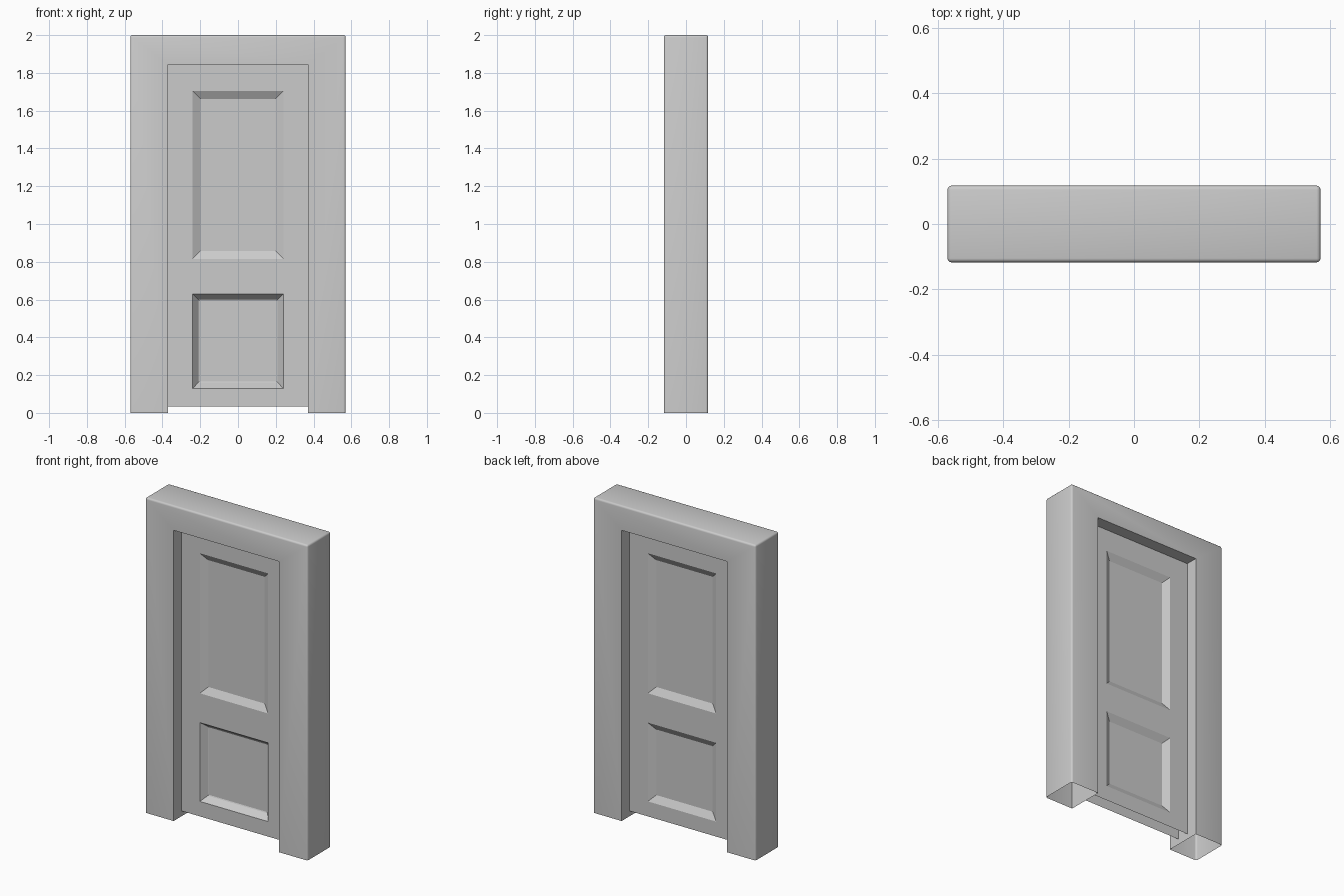
import bpy, bmesh

if "Cube" in bpy.data.objects:
    bpy.data.objects.remove(bpy.data.objects["Cube"])

FRAME_Y, DOOR_Y = 0.117, 0.04


def finish(bm, name):
    mesh = bpy.data.meshes.new(name)
    bm.to_mesh(mesh)
    bm.free()
    obj = bpy.data.objects.new(name, mesh)
    bpy.context.collection.objects.link(obj)
    return obj


# door frame: U profile extruded in depth, hollow and open at the feet
bm = bmesh.new()
profile = [(-0.57, 0), (-0.37, 0), (-0.37, 1.845), (0.37, 1.845),
           (0.37, 0), (0.57, 0), (0.57, 2), (-0.57, 2)]
front = bm.faces.new([bm.verts.new((x, -FRAME_Y, z)) for x, z in profile])
ext = bmesh.ops.extrude_face_region(bm, geom=[front], use_keep_orig=True)
bmesh.ops.translate(bm, vec=(0, 2 * FRAME_Y, 0),
                    verts=[g for g in ext["geom"] if isinstance(g, bmesh.types.BMVert)])
bmesh.ops.recalc_face_normals(bm, faces=bm.faces[:])
bmesh.ops.delete(bm, geom=[f for f in bm.faces if all(v.co.z < 0.001 for v in f.verts)],
                 context='FACES_ONLY')
bmesh.ops.delete(bm, geom=[e for e in bm.edges if not e.link_faces], context='EDGES')

# soften only the outer edges
outer = [e for e in bm.edges
         if len(e.link_faces) == 2 and all(abs(v.co.x) > 0.56 for v in e.verts)]
bmesh.ops.bevel(bm, geom=outer, offset=0.012, segments=3, profile=0.5, affect='EDGES')
frame = finish(bm, "door_frame")

# door leaf: matching grids front and back, panels pressed in
bm = bmesh.new()
xs = [-0.37, -0.24, 0.24, 0.37]
zs = [0.035, 0.13, 0.63, 0.816, 1.705, 1.845]
grid = {(i, j, s): bm.verts.new((x, s * DOOR_Y, z))
        for i, x in enumerate(xs) for j, z in enumerate(zs) for s in (-1, 1)}
panels = {}
for s in (-1, 1):
    for i in range(3):
        for j in range(5):
            ring = [(i, j), (i + 1, j), (i + 1, j + 1), (i, j + 1)]
            panels[i, j, s] = bm.faces.new([grid[a, b, s] for a, b in ring[::-s]])
for j in range(5):
    for i, step in ((0, 1), (3, -1)):
        ring = [(j, -1), (j + 1, -1), (j + 1, 1), (j, 1)]
        bm.faces.new([grid[i, b, s] for b, s in ring[::step]])
for i in range(3):
    bm.faces.new([grid[i, 5, -1], grid[i + 1, 5, -1], grid[i + 1, 5, 1], grid[i, 5, 1]])
bm.normal_update()


def press(face, width, depth):
    bmesh.ops.inset_individual(bm, faces=[face], thickness=width, depth=-depth,
                               use_even_offset=True)
    bm.normal_update()


for key in ((1, 3, -1), (1, 3, 1), (1, 1, 1)):
    press(panels[key], 0.042, 0.025)
# lower front panel: steeper and deeper, with a fine lip
press(panels[1, 1, -1], 0.03, 0.037)
press(panels[1, 1, -1], 0.006, 0.003)
finish(bm, "door_leaf")

# smooth shading on the rounded frame edges
bpy.context.view_layer.objects.active = frame
frame.select_set(True)
bpy.ops.object.shade_smooth_by_angle(angle=0.6)
